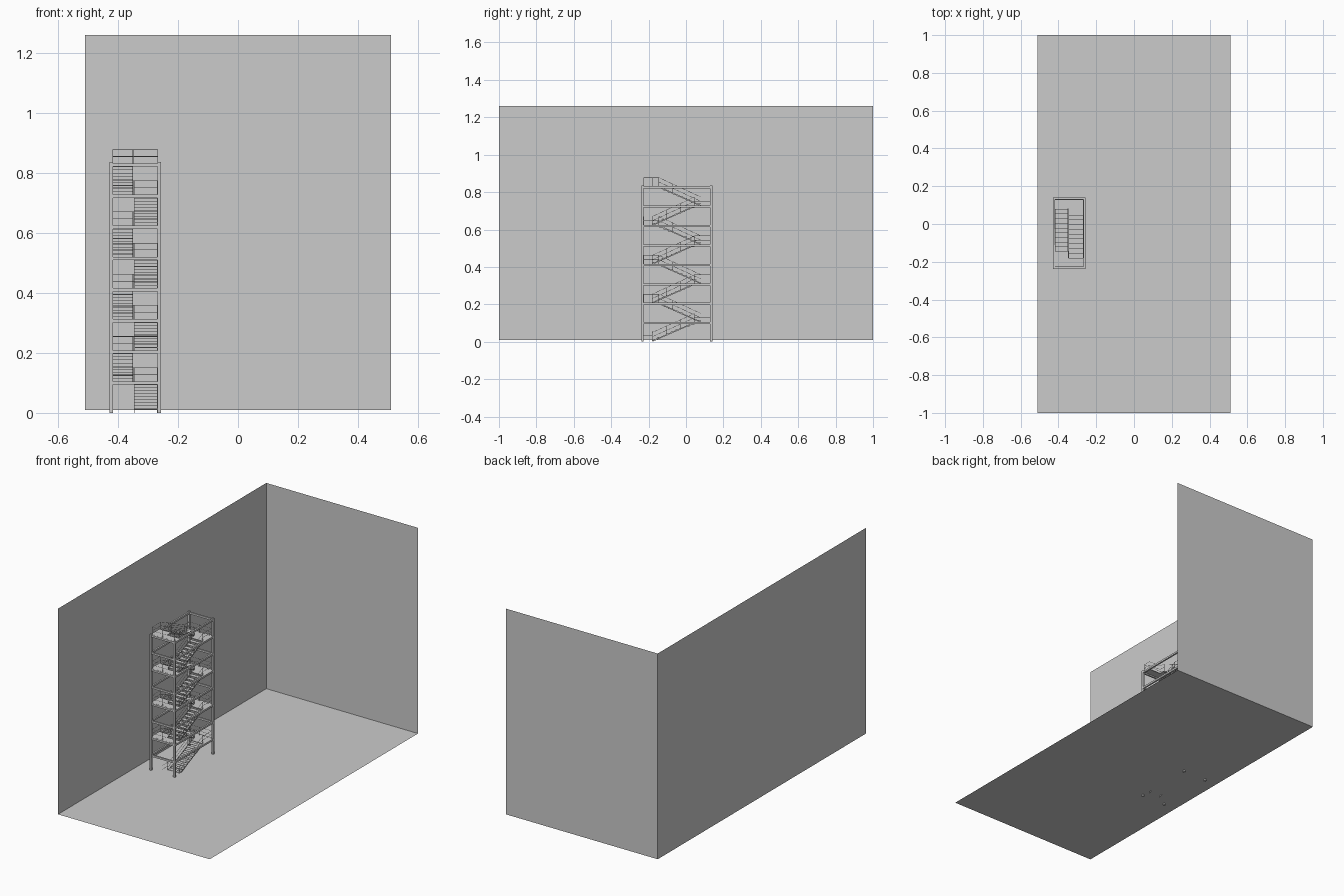
import bpy, bmesh
from mathutils import Vector, Matrix

if "Cube" in bpy.data.objects:
    bpy.data.objects.remove(bpy.data.objects["Cube"])

def finish(bm, name):
    me = bpy.data.meshes.new(name)
    bmesh.ops.recalc_face_normals(bm, faces=bm.faces)
    bm.to_mesh(me)
    bm.free()
    ob = bpy.data.objects.new(name, me)
    bpy.context.collection.objects.link(ob)
    return ob

def box(bm, x0, x1, y0, y1, z0, z1):
    m = Matrix.Translation(((x0 + x1) / 2, (y0 + y1) / 2, (z0 + z1) / 2))
    bmesh.ops.create_cube(bm, size=1, matrix=m @ Matrix.Diagonal((x1 - x0, y1 - y0, z1 - z0, 1)))

def rod(bm, p, q, r=0.0009):
    p, q = Vector(p), Vector(q)
    d = q - p
    m = Matrix.Translation((p + q) / 2) @ d.to_track_quat('Z', 'Y').to_matrix().to_4x4()
    bmesh.ops.create_cone(bm, cap_ends=True, segments=6, radius1=r, radius2=r, depth=d.length, matrix=m)

def rail(bm, pts, posts=2):
    # Top rail and mid rail along a path, with upright posts
    for a, b in zip(pts, pts[1:]):
        a, b = Vector(a), Vector(b)
        for h in (0.024, 0.047):
            rod(bm, a + Vector((0, 0, h)), b + Vector((0, 0, h)))
        for i in range(posts):
            p = a.lerp(b, i / (posts - 1))
            rod(bm, p, p + Vector((0, 0, 0.047)))

def sheet(name, pts):
    bm = bmesh.new()
    bm.faces.new([bm.verts.new(p) for p in pts])
    finish(bm, name)

# Floor and two walls
X, Z0, Z1 = 0.51, 0.01, 1.26
sheet("floor", [(-X, -1, Z0), (X, -1, Z0), (X, 1, Z0), (-X, 1, Z0)])
sheet("left_wall", [(-X, -1, Z0), (-X, 1, Z0), (-X, 1, Z1), (-X, -1, Z1)])
sheet("back_wall", [(-X, 1, Z0), (X, 1, Z0), (X, 1, Z1), (-X, 1, Z1)])

# Tower frame dimensions
XL, XR, YF, YB = -0.429, -0.257, -0.238, 0.141
W, STEP, N = 0.012, 0.1038, 8
level = lambda i: 0.003 if i == 0 else STEP * i

# Corner posts
bm = bmesh.new()
for x in (XL, XR - W):
    for y in (YF, YB - W):
        box(bm, x, x + W, y, y + W, 0, 0.836)
finish(bm, "corner_posts")

# Ring beams on each level
bm = bmesh.new()
for i in range(1, N + 1):
    z1 = level(i) + 0.001
    z0 = z1 - 0.011
    for y in (YF + 0.001, YB - W + 0.001):
        box(bm, XL + W, XR - W, y, y + 0.010, z0, z1)
    for x in (XL + 0.001, XR - W + 0.001):
        box(bm, x, x + 0.010, YF + W, YB - W, z0, z1)
finish(bm, "ring_beams")

# Lane limits and the ends of the two staggered flights
LX0, LX1, RX0, RX1 = -0.418, -0.350, -0.346, -0.268
MID = -0.348
R_LOW, R_HIGH = -0.180, 0.045
L_LOW, L_HIGH = 0.080, -0.145
FY, BY = YF + W, YB - W

plates, rails, treads, strings, hand = (bmesh.new() for _ in range(5))

# Landings: front on even levels, back on odd levels
for i in range(1, N + 1):
    z = level(i)
    if i % 2:
        box(plates, LX0, MID, L_LOW, BY, z - 0.003, z + 0.001)
        box(plates, MID, RX1, R_HIGH, BY, z - 0.003, z + 0.001)
        rail(rails, [(LX0, L_LOW, z), (LX0, BY, z), (MID, BY, z), (RX1, BY, z), (RX1, R_HIGH, z)])
    else:
        box(plates, LX0, MID, FY, L_HIGH, z - 0.003, z + 0.001)
        box(plates, MID, RX1, FY, R_LOW, z - 0.003, z + 0.001)
        rail(rails, [(LX0, L_HIGH, z), (LX0, FY, z), (MID, FY, z), (RX1, FY, z), (RX1, R_LOW, z)])

# Guard across the open side of the top landing
rail(rails, [(MID, L_HIGH, level(N)), (MID, R_LOW, level(N)), (RX1, R_LOW, level(N))])

# Handrail run-out at the foot of the stair
for x in (RX0, RX1):
    rail(rails, [(x, -0.23, Z0), (x, R_LOW, Z0)])

# Flights: right lane climbs backwards, left lane climbs forwards
TREADS = 9
for i in range(N):
    za, zb = level(i), level(i + 1)
    if i % 2 == 0:
        x0, x1, ya, yb = RX0, RX1, R_LOW, R_HIGH
    else:
        x0, x1, ya, yb = LX0, LX1, L_LOW, L_HIGH
    for k in range(TREADS):
        t = (k + 0.5) / TREADS
        y = ya + (yb - ya) * t
        z = za + (zb - za) * (k + 1) / (TREADS + 1)
        box(treads, x0 + 0.001, x1 - 0.001, y - 0.0125, y + 0.0125, z - 0.001, z + 0.001)
    for x in (x0, x1 - 0.0016):
        # Sloping stringer plate
        prof = [(ya, za - 0.003), (yb, zb - 0.006), (yb, zb + 0.001), (ya, za + 0.004)]
        a = [strings.verts.new((x, y, max(z, 0.0))) for y, z in prof]
        b = [strings.verts.new((x + 0.0016, y, max(z, 0.0))) for y, z in prof]
        strings.faces.new(a)
        strings.faces.new(b[::-1])
        for j in range(4):
            k = (j + 1) % 4
            strings.faces.new((a[j], b[j], b[k], a[k]))
        rail(hand, [(x + 0.0008, ya, za), (x + 0.0008, yb, zb)], posts=4)

finish(plates, "landing_plates")
finish(rails, "landing_railings")
finish(treads, "stair_treads")
finish(strings, "stair_stringers")
finish(hand, "flight_handrails")
